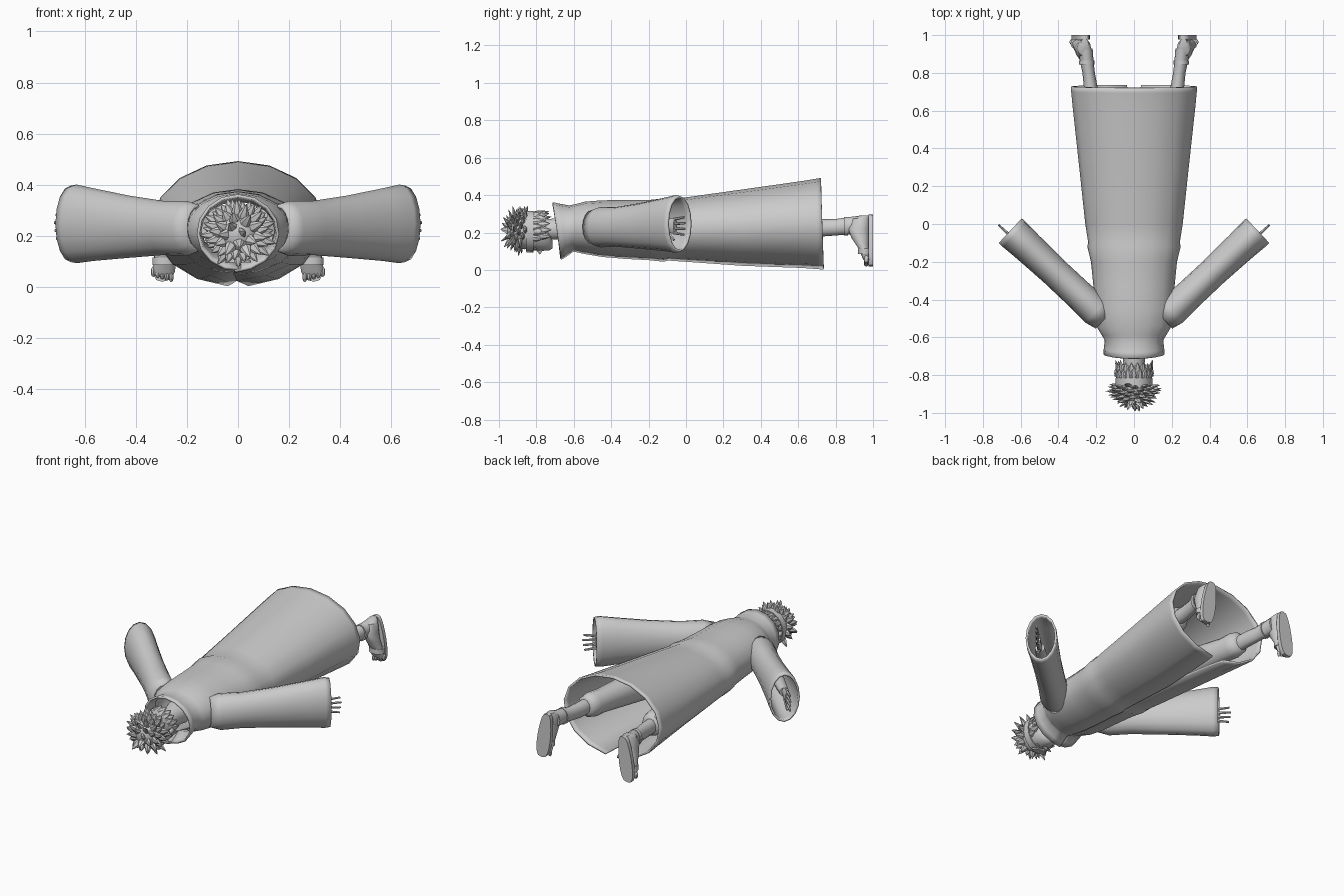
import bpy, bmesh, math, random
from math import sin, cos, pi, radians
from mathutils import Vector

random.seed(4)
cube = bpy.data.objects.get("Cube")
if cube:
    bpy.data.objects.remove(cube, do_unlink=True)

grey = bpy.data.materials.new("plain grey")
grey.use_nodes = True
grey.diffuse_color = (0.6, 0.6, 0.6, 1)
grey.node_tree.nodes["Principled BSDF"].inputs["Base Color"].default_value = (0.6, 0.6, 0.6, 1)


def finish(name, bm, thick=0, angle=40):
    bmesh.ops.recalc_face_normals(bm, faces=bm.faces)
    mesh = bpy.data.meshes.new(name)
    bm.to_mesh(mesh)
    bm.free()
    obj = bpy.data.objects.new(name, mesh)
    bpy.context.collection.objects.link(obj)
    mesh.materials.append(grey)
    bpy.ops.object.select_all(action="DESELECT")
    obj.select_set(True)
    bpy.context.view_layer.objects.active = obj
    bpy.ops.object.shade_smooth_by_angle(angle=radians(angle))
    if thick:
        mod = obj.modifiers.new("cloth", "SOLIDIFY")
        mod.thickness = thick
        mod.offset = -1
    return obj


def skin(bm, rings, closed=True, caps=True):
    """Join rings of points into a surface."""
    rows = [[bm.verts.new(p) for p in ring] for ring in rings]
    n = len(rows[0])
    for a, b in zip(rows, rows[1:]):
        for i in range(n if closed else n - 1):
            j = (i + 1) % n
            bm.faces.new((a[i], a[j], b[j], b[i]))
    if caps:
        bm.faces.new(rows[0])
        bm.faces.new(rows[-1])


def oval(c, u, v, n=14):
    c, u, v = Vector(c), Vector(u), Vector(v)
    return [c + u * cos(2 * pi * i / n) + v * sin(2 * pi * i / n) for i in range(n)]


def ball(bm, c, size, seg=14):
    verts = bmesh.ops.create_uvsphere(bm, u_segments=seg, v_segments=seg // 2 + 1, radius=1)["verts"]
    for v in verts:
        v.co = Vector(c) + Vector(a * b for a, b in zip(v.co, size))


def tube(bm, a, b, r0, r1, n=8):
    """Tapered stick between two points."""
    a, b = Vector(a), Vector(b)
    d = (b - a).normalized()
    u = d.orthogonal().normalized()
    v = d.cross(u)
    skin(bm, [oval(a, u * r0, v * r0, n), oval(b, u * r1, v * r1, n)])


# Robe: y, tilt, half width, low z, high z, front gap in degrees
sections = [
    (-0.69, -0.022, 0.162, 0.06, 0.362, -4), (-0.66, -0.02, 0.16, 0.075, 0.355, -4),
    (-0.615, -0.01, 0.155, 0.10, 0.345, -4), (-0.59, 0, 0.17, 0.10, 0.352, -4),
    (-0.54, 0, 0.20, 0.09, 0.365, -4), (-0.45, 0, 0.21, 0.075, 0.372, -4),
    (-0.33, 0, 0.215, 0.065, 0.374, -4), (-0.2, 0, 0.228, 0.058, 0.374, -4),
    (-0.12, 0, 0.247, 0.05, 0.382, -4), (-0.095, 0, 0.243, 0.056, 0.376, -4),
    (0.0, 0, 0.258, 0.05, 0.388, -3), (0.3, 0, 0.29, 0.03, 0.43, -1),
    (0.62, 0, 0.325, 0.01, 0.475, 4), (0.70, -0.006, 0.333, 0.003, 0.487, 6),
    (0.728, -0.008, 0.335, 0.0, 0.492, 7),
]
rings = []
for y, tilt, w, lo, hi, gap in sections:
    ring = []
    for i in range(17):
        a = radians(-90 + gap + (360 - 2 * gap) * i / 16)
        k = 1.04 if i == 0 and gap < 0 else 1
        ring.append((w * cos(a), y + tilt * sin(a), (lo + hi) / 2 + k * (hi - lo) / 2 * sin(a)))
    rings.append(ring)
bm = bmesh.new()
skin(bm, rings, closed=False, caps=False)
finish("robe", bm, 0.012)

for s, side in ((1, "left"), (-1, "right")):
    # Wide sleeve, flaring towards the cuff
    out = Vector((s * 0.455, 0.425, 0)).normalized()
    across = Vector((out.y, -out.x, 0))
    rings = []
    for t, w, h, z in ((-0.1, 0.07, 0.09, 0.23), (0.0, 0.085, 0.108, 0.228), (0.2, 0.08, 0.106, 0.23),
                       (0.5, 0.079, 0.122, 0.235), (0.8, 0.085, 0.142, 0.243),
                       (0.95, 0.09, 0.154, 0.246), (1.0, 0.089, 0.15, 0.246)):
        c = Vector((s * (0.2 + 0.455 * t), -0.46 + 0.425 * t, z))
        rings.append(oval(c, across * w, (0, 0, h), 16))
    bm = bmesh.new()
    skin(bm, rings, caps=False)
    finish(side + "_sleeve", bm, 0.012)

    # Forearm, palm and fingers
    wrist = Vector((s * 0.61, -0.105, 0.235))
    bm = bmesh.new()
    tube(bm, wrist - out * 0.45, wrist - out * 0.02, 0.05, 0.028, 10)
    skin(bm, [oval(wrist + out * t, across * 0.014, (0, 0, h), 10)
              for t, h in ((-0.03, 0.026), (0.02, 0.04), (0.07, 0.042))])
    for i in range(4):
        z = 0.027 * (i - 1.5)
        base = wrist + out * 0.06 + Vector((0, 0, z * 0.9))
        tube(bm, base, base + out * (0.09 - 0.008 * abs(i - 1.7)) + Vector((0, 0, z * 0.25)), 0.009, 0.006, 6)
    tube(bm, wrist + Vector((0, 0, -0.03)), wrist + out * 0.06 + Vector((0, 0, -0.075)), 0.011, 0.007, 6)
    finish(side + "_hand", bm)

    # Trouser leg with a gathered cuff
    rings = [oval((s * x, y, z), (r, 0, 0), (0, 0, r * 1.1), 12) for x, y, z, r in (
        (0.11, -0.05, 0.22, 0.10), (0.15, 0.25, 0.22, 0.085), (0.205, 0.55, 0.222, 0.065),
        (0.215, 0.62, 0.224, 0.068), (0.22, 0.66, 0.225, 0.06), (0.222, 0.675, 0.225, 0.042))]
    bm = bmesh.new()
    skin(bm, rings)
    finish(side + "_trouser_leg", bm)

    # Shin and ankle
    rings = [oval((s * x, y, z), (r, 0, 0), (0, 0, h), 12) for x, y, z, r, h in (
        (0.225, 0.64, 0.225, 0.038, 0.047), (0.23, 0.73, 0.225, 0.036, 0.046),
        (0.24, 0.80, 0.228, 0.033, 0.044), (0.25, 0.86, 0.235, 0.036, 0.046),
        (0.257, 0.93, 0.24, 0.038, 0.05))]
    bm = bmesh.new()
    skin(bm, rings)
    finish(side + "_shin", bm)

    # Foot, running from heel to toes
    rings = []
    for z, y0, w in ((0.292, 0.93, 0.02), (0.275, 0.89, 0.036), (0.22, 0.865, 0.038),
                     (0.17, 0.885, 0.038), (0.11, 0.925, 0.044), (0.06, 0.945, 0.045), (0.045, 0.955, 0.04)):
        x = 0.262 + 0.035 * (0.29 - z) / 0.27
        rings.append(oval((s * x, (y0 + 0.98) / 2, z), (w, 0, 0), (0, (0.98 - y0) / 2, 0), 12))
    bm = bmesh.new()
    skin(bm, rings)
    for i in range(5):
        ball(bm, (s * (0.262 + 0.0175 * i), 0.964, 0.038 + 0.005 * i), (0.01, 0.014, 0.02), 8)
    finish(side + "_foot", bm)

    # Sandal sole and straps
    bm = bmesh.new()
    rings = []
    for y in (0.976, 1.0):
        ring = []
        for i in range(20):
            a = 2 * pi * i / 20
            z = 0.157 + 0.138 * sin(a)
            w = 0.044 + 0.006 * -sin(a)
            ring.append((s * (0.262 + 0.035 * (0.29 - z) / 0.27 + w * math.copysign(abs(cos(a)) ** 0.6, cos(a))), y, z))
        rings.append(ring)
    skin(bm, rings)
    finish(side + "_sole", bm)
    bm = bmesh.new()
    skin(bm, [oval((s * 0.288, 0.955, z), (0.048, 0, 0), (0, 0.036, 0), 14) for z in (0.085, 0.115)])
    skin(bm, [oval((s * 0.25, y, 0.233), (0.041, 0, 0), (0, 0, 0.051), 14) for y in (0.845, 0.865)])
    finish(side + "_sandal_straps", bm)

# Neck and head
bm = bmesh.new()
skin(bm, [oval((0, y, z), (r, 0, 0), (0, 0, r)) for y, z, r in ((-0.58, 0.225, 0.075), (-0.66, 0.22, 0.06), (-0.78, 0.215, 0.055))])
finish("neck", bm)
bm = bmesh.new()
skin(bm, [oval((0, y, (lo + hi) / 2), (w, 0, 0), (0, 0, (hi - lo) / 2), 16) for y, w, lo, hi in (
    (-0.715, 0.02, 0.115, 0.16), (-0.73, 0.05, 0.105, 0.24), (-0.765, 0.078, 0.102, 0.29),
    (-0.82, 0.092, 0.105, 0.308), (-0.88, 0.092, 0.115, 0.308), (-0.93, 0.07, 0.14, 0.28), (-0.955, 0.03, 0.18, 0.24))])
tube(bm, (0, -0.795, 0.105), (0, -0.775, 0.09), 0.005, 0.011, 6)
for s in (1, -1):
    ball(bm, (s * 0.094, -0.79, 0.205), (0.012, 0.024, 0.016), 8)
    ball(bm, (s * 0.035, -0.805, 0.112), (0.015, 0.008, 0.006), 8)
finish("head", bm)

# Headband with a plain brow plate
bm = bmesh.new()
skin(bm, [oval((0, y, 0.207), (0.098, 0, 0), (0, 0, 0.109), 20) for y in (-0.855, -0.815)])
finish("headband", bm)
bm = bmesh.new()
skin(bm, [oval((0, -0.835, z), (0.05, 0, 0), (0, 0.019, 0), 12) for z in (0.094, 0.102)])
finish("brow_plate", bm)


# Spiky hair built from flattened leaf-shaped locks
def lock(bm, base, direction, normal, length, width):
    side = direction.cross(normal).normalized()
    up = side.cross(direction).normalized()
    skin(bm, [oval(base + direction * length * t, side * width * k, up * width * k * 0.5, 6)
              for t, k in ((0, 0.6), (0.35, 1), (0.75, 0.5), (1, 0.03))])


bm = bmesh.new()
centre = Vector((0, -0.865, 0.21))
ball(bm, centre, (0.094, 0.09, 0.1))
count = 110
for i in range(count):
    y = -1 + 2 * (i + 0.5) / count
    r = math.sqrt(1 - y * y)
    d = Vector((r * cos(i * 2.4), y, r * sin(i * 2.4)))
    if d.y > 0.12 or (d.z < -0.45 and d.y > -0.2):
        continue
    away = Vector((d.x, 0.25 + random.uniform(-0.1, 0.1), d.z + 0.1))
    direction = (d * 0.55 + away * 0.6).normalized()
    lock(bm, centre + d * 0.075, direction, d + Vector((0.02, -0.4, 0)), random.uniform(0.055, 0.08), 0.022)
# Short locks below the band, at the nape and sides
for row in range(2):
    for i in range(13):
        a = radians(-25 + 230 * i / 12 + row * 8)
        d = Vector((cos(a), 0, sin(a)))
        base = Vector((d.x * 0.085, -0.825 + row * 0.035, 0.21 + d.z * 0.092))
        lock(bm, base, (Vector((0, 1, 0)) + d * 0.22).normalized(), d, random.uniform(0.055, 0.075), 0.02)
finish("hair", bm, angle=30)
